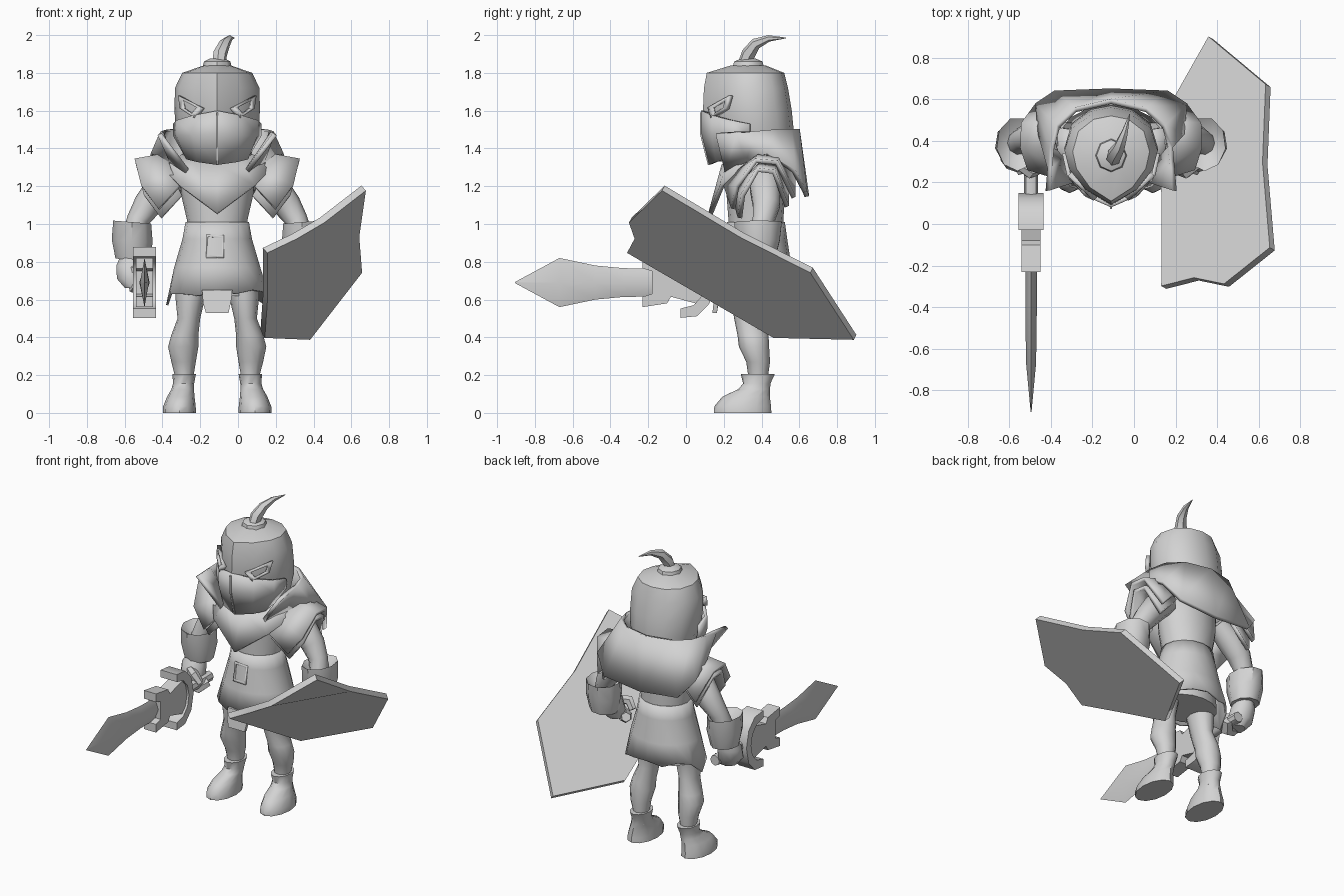
import bpy, bmesh, math
from mathutils import Vector

CX = -0.11  # the figure's own centre line
metal = bpy.data.materials.new("plain_grey")
metal.diffuse_color = (0.65, 0.65, 0.65, 1)


def build(name, verts, faces, thick=0):
    me = bpy.data.meshes.new(name)
    me.from_pydata([tuple(v) for v in verts], [], faces)
    bm = bmesh.new()
    bm.from_mesh(me)
    bmesh.ops.recalc_face_normals(bm, faces=bm.faces)
    bm.to_mesh(me)
    bm.free()
    me.materials.append(metal)
    ob = bpy.data.objects.new(name, me)
    bpy.context.collection.objects.link(ob)
    if thick:
        mod = ob.modifiers.new("thickness", 'SOLIDIFY')
        mod.thickness, mod.offset = thick, 0
    return ob


def loft(name, rings, closed=True, cap=True, thick=0):
    n = len(rings[0])
    verts = [p for r in rings for p in r]
    faces = []
    for i in range(len(rings) - 1):
        for j in range(n if closed else n - 1):
            k = (j + 1) % n
            faces.append((i * n + j, i * n + k, (i + 1) * n + k, (i + 1) * n + j))
    if cap:
        faces += [tuple(range(n)), tuple(range(len(verts) - n, len(verts)))]
    return build(name, verts, faces, thick)


def oval(x, y, z, rx, ry, n=12):
    return [(x + rx * math.sin(2 * math.pi * i / n), y - ry * math.cos(2 * math.pi * i / n), z)
            for i in range(n)]


def tube(name, path, n=10):
    # path entries: x, y, z, radius; rings are carried along without twist
    pts = [Vector(p[:3]) for p in path]
    rings, q, last = [], None, None
    for i, p in enumerate(pts):
        d = (pts[min(i + 1, len(pts) - 1)] - pts[max(i - 1, 0)]).normalized()
        q = d.to_track_quat('Z', 'Y') if q is None else last.rotation_difference(d) @ q
        last = d
        rings.append([p + q @ Vector(v) for v in oval(0, 0, 0, path[i][3], path[i][3], n)])
    return loft(name, rings)


def slab(name, outline, vec):
    v = Vector(vec)
    return loft(name, [[Vector(p) - v for p in outline], [Vector(p) + v for p in outline]])


def both(half):
    # mirror a row that ends on the centre line
    return ([(CX - x, y, z) for x, y, z in half] +
            [(CX + x, y, z) for x, y, z in half[-2::-1]])


def frame(name, quad, inner, thick):
    q = [Vector(p) for p in quad]
    c = sum(q, Vector()) / len(q)
    return loft(name, [q, [c + (p - c) * inner for p in q]], cap=False, thick=thick)


# helmet with a pointed front
HALF = [(0, 0), (.55, .16), (.9, .38), (1, .58), (.85, .82), (.45, .96), (0, 1)]


def helm_ring(z, rx, yf, yb):
    side = [(x * rx, yf + y * (yb - yf)) for x, y in HALF]
    return ([(CX + x, y, z) for x, y in side] + [(CX - x, y, z) for x, y in side[-2:0:-1]])


loft("helmet", [helm_ring(*r) for r in [
    (1.33, .17, .17, .56), (1.5, .22, .105, .57), (1.6, .226, .09, .56),
    (1.72, .224, .095, .54), (1.80, .185, .11, .52), (1.84, .07, .24, .42)]])
loft("visor", [
    both([(.225, .34, 1.53), (.205, .24, 1.55), (.125, .145, 1.575), (0, .09, 1.6)]),
    both([(.225, .34, 1.47), (.205, .24, 1.47), (.125, .145, 1.47), (0, .09, 1.48)]),
    both([(.165, .3, 1.37), (.155, .22, 1.345), (.1, .165, 1.33), (0, .13, 1.315)])],
    closed=False, cap=False, thick=.02)
slab("visor_ridge", [(CX, .073, 1.59), (CX, .073, 1.48), (CX, .115, 1.315), (CX, .13, 1.32),
                     (CX, .1, 1.59)], (.005, 0, 0))
for s in (-1, 1):
    frame("eye_rim", [(CX + s * .2, .24, 1.68), (CX + s * .075, .122, 1.615),
                      (CX + s * .115, .14, 1.56), (CX + s * .19, .22, 1.61)], .6, .025)
loft("helmet_knob", [oval(CX, .33, 1.82, .08, .085, 8), oval(CX, .33, 1.86, .07, .075, 8),
                     oval(CX, .33, 1.875, .04, .04, 8)])
tube("plume", [(-.1, .31, 1.85, .035), (-.095, .33, 1.9, .038), (-.07, .37, 1.955, .03),
               (-.045, .44, 1.983, .017), (-.02, .53, 1.985, .002)], 6)

# torso, chest plate, and the collar that sweeps down into a back plate
loft("torso", [oval(CX, .37, z, rx, ry, 16) for z, rx, ry in [
    (.62, .2, .16), (.8, .185, .16), (.92, .165, .15), (1.02, .16, .145), (1.15, .19, .155),
    (1.28, .2, .15), (1.36, .13, .12)]])
loft("chest_plate", [
    both([(.15, .45, 1.36), (.18, .36, 1.36), (.12, .23, 1.33), (0, .2, 1.31)]),
    both([(.3, .47, 1.29), (.28, .3, 1.28), (.195, .19, 1.2), (0, .13, 1.055)])],
    closed=False, cap=False, thick=.025)
loft("collar", [
    both([(.305, .16, 1.475), (.295, .27, 1.485), (.285, .37, 1.49), (.255, .47, 1.495),
          (.17, .55, 1.5), (0, .59, 1.5)]),
    both([(.15, .21, 1.27), (.24, .32, 1.33), (.34, .43, 1.37), (.36, .57, 1.28),
          (.27, .63, 1.17), (0, .64, 1.145)])],
    closed=False, cap=False, thick=.025)

# skirt with an uneven hem, front cloth, buckle
hem = oval(CX, .37, 0, .265, .2, 16)
drop = [.64, .63, .65, .64, .63, .58, .62, .64, .65, .63, .66, .64, .57, .63, .63, .62]
loft("skirt", [oval(CX, .37, 1.01, .162, .147, 16), oval(CX, .37, .92, .178, .16, 16),
               oval(CX, .37, .77, .222, .183, 16),
               [(x, y, z) for (x, y, _), z in zip(hem, drop)]], cap=False, thick=.012)
slab("front_cloth", [(CX - .08, .172, .65), (CX - .075, .16, .58), (CX - .06, .152, .53),
                     (CX + .06, .152, .53), (CX + .075, .16, .6), (CX + .08, .172, .65)],
     (0, .012, 0))
frame("buckle", [(-.17, .212, .945), (-.075, .212, .94), (-.075, .193, .82), (-.17, .198, .82)],
      .78, .012)

for s in (-1, 1):
    def at(pts):
        return [(CX + s * p[0], *p[1:]) for p in pts]

    # shoulder guard in two layers
    inner = [(.2, .21, 1.2), (.24, .28, 1.28), (.27, .39, 1.365), (.27, .49, 1.355), (.24, .57, 1.27)]
    outer = [(.31, .25, 1.08), (.4, .27, 1.2), (.435, .37, 1.335), (.43, .48, 1.325), (.36, .57, 1.14)]
    for layer, k in (("upper", 1), ("lower", .78)):
        fit = lambda row: at([(x + (k - 1) * .06, .41 + (y - .41) * k, z + (k - 1) * .22) for x, y, z in row])
        loft(layer + "_shoulder_guard", [fit(inner), fit(outer)], closed=False, cap=False, thick=.025)

    # arm, gauntlet cuff and fist; the shield hand is held a little higher
    up = .09 if s > 0 else 0
    tube("arm", at([(.2, .42, 1.27, .07), (.3, .42, 1.19, .085), (.37, .425, 1.1, .075),
                    (.42, .41, 1.02, .06), (.45, .385, .92, .06),
                    (.455 - up * .3, .365, .8 + up, .055)]))
    cuff = [[(CX + s * (.45 + x), y, z + x * .08) for x, y, z in oval(0, .385, h, rx, ry, 9)]
            for h, rx, ry in [(.96, .055, .055), (1.01, .102, .13), (.91, .11, .118),
                              (.81, .09, .09), (.82, .05, .05)]]
    loft("gauntlet_cuff", cuff)
    hand = lambda pts: at([(p[0] - up * .35, p[1], p[2] + up, *p[3:]) for p in pts])
    loft("fist", [oval(x, y, z, rx, ry, 10) for x, y, z, rx, ry in hand([
        (.455, .37, .84, .055, .06), (.46, .35, .78, .078, .08), (.455, .33, .71, .08, .08),
        (.44, .32, .66, .05, .055)])])
    tube("thumb", hand([(.45, .29, .76, .025), (.39, .25, .75, .033), (.355, .26, .7, .025)]), 6)
    tube("fingers", hand([(.45, .27, .68, .04), (.385, .29, .655, .042), (.35, .34, .68, .03)]), 6)

    # leg and boot
    loft("leg", [oval(CX + s * x, y, z, rx, ry) for x, y, z, rx, ry in [
        (.12, .35, .78, .09, .11), (.142, .33, .62, .08, .095), (.15, .335, .5, .06, .08),
        (.172, .355, .41, .072, .082), (.18, .36, .35, .08, .08), (.178, .382, .27, .065, .063),
        (.175, .382, .2, .05, .053), (.175, .385, .12, .045, .05)]])
    loft("boot", [oval(CX + s * x, y, z, rx, ry) for x, y, z, rx, ry in [
        (.2, .3, 0, .088, .152), (.2, .3, .035, .086, .15), (.193, .318, .085, .073, .126),
        (.183, .36, .125, .06, .085), (.178, .375, .155, .056, .072), (.175, .38, .205, .062, .09)]])

# shield plate held on the left arm
slab("shield", [(.665, -.12, 1.19), (.63, .29, .945), (.645, .665, .755), (.37, .895, .4),
                (.13, .47, .41), (.145, .1, .625), (.143, -.305, .86), (.3, -.265, .935),
                (.445, -.295, 1.02)], (-.012, .007, .013))

# sword: diamond-section blade, forked guard, crescent, grip
SX, SZ = -.495, .69
loft("blade", [[(SX - t, y, SZ), (SX, y, SZ + h), (SX + t, y, SZ), (SX, y, SZ - h)]
               for y, t, h in [(-.905, .002, .003), (-.67, .024, .13), (-.48, .027, .09),
                               (-.33, .028, .076), (-.1, .028, .073)]])


def guard(name, half, w):
    pts = [(SX, y, SZ + z) for y, z in half]
    pts += [(SX, y, SZ - z) for y, z in half[::-1] if z]
    slab(name, pts, (w, 0, 0))


guard("sword_fork", [(-.18, 0), (-.18, .06), (-.23, .075), (-.23, .13), (-.1, .11), (-.08, .075),
                     (.05, .11), (.1, .06), (.11, 0)], .045)
guard("sword_crescent", [(.1, 0), (.085, .07), (.04, .12), (-.03, .138), (-.03, .187), (.06, .178),
                         (.125, .11), (.15, 0)], .06)
tube("sword_grip", [(SX, .1, SZ, .034), (SX, .25, SZ, .034), (SX, .4, SZ, .034)], 8)

# smooth faces, crisp edges
bpy.ops.object.select_all(action='SELECT')
bpy.context.view_layer.objects.active = bpy.context.scene.objects[0]
bpy.ops.object.shade_smooth_by_angle(angle=math.radians(45))
